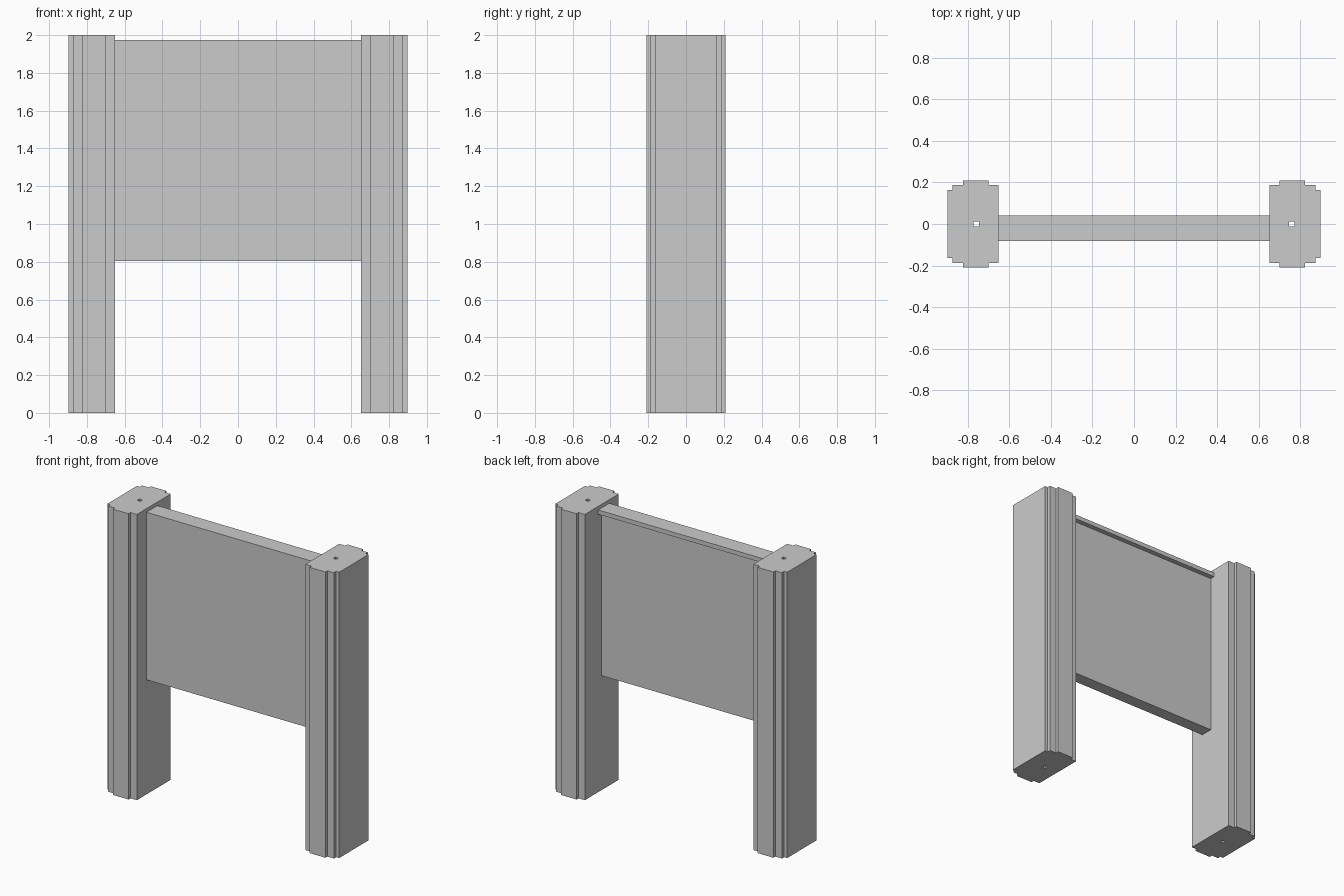
import bpy
from math import pi

if "Cube" in bpy.data.objects:
    bpy.data.objects.remove(bpy.data.objects["Cube"])


def extrude_profile(name, loops, length, rotation, location):
    """Filled 2D outlines (inner loops become holes), extruded and made a mesh."""
    curve = bpy.data.curves.new(name, 'CURVE')
    curve.dimensions = '2D'
    curve.fill_mode = 'BOTH'
    curve.extrude = length / 2
    for pts in loops:
        spline = curve.splines.new('POLY')
        spline.points.add(len(pts) - 1)
        for p, (x, y) in zip(spline.points, pts):
            p.co = (x, y, 0, 1)
        spline.use_cyclic_u = True
    obj = bpy.data.objects.new(name, curve)
    bpy.context.collection.objects.link(obj)
    obj.rotation_euler = rotation
    obj.location = location
    bpy.ops.object.select_all(action='DESELECT')
    obj.select_set(True)
    bpy.context.view_layer.objects.active = obj
    bpy.ops.object.convert(target='MESH')
    obj = bpy.context.object
    obj.name = name
    for poly in obj.data.polygons:
        poly.use_smooth = False
    return obj


# Stepped post section, back half from the inner face to the outer face
half = [(0.652, 0.187), (0.701, 0.187), (0.701, 0.209), (0.823, 0.209),
        (0.823, 0.187), (0.874, 0.187), (0.874, 0.163), (0.897, 0.163)]
section = half + [(x, -y) for x, y in reversed(half)]

# Square bore running through the full height of each post
hx, r = 0.759, 0.0125
bore = [(hx - r, -r), (hx + r, -r), (hx + r, r), (hx - r, r)]

# Mirrored pair of posts
for name, s in (("left_post", -1), ("right_post", 1)):
    loops = [[(s * x, y) for x, y in loop][::s] for loop in (section, bore)]
    extrude_profile(name, loops, 2.0, (0, 0, 0), (0, 0, 1))

# Panel with a small overhanging lip along its top back edge (profile is y, z)
panel = [(-0.082, 0.803), (0.006, 0.803), (0.006, 1.945),
         (0.04, 1.945), (0.04, 1.975), (-0.082, 1.975)]
extrude_profile("panel", [panel], 1.304, (pi / 2, 0, pi / 2), (0, 0, 0))
